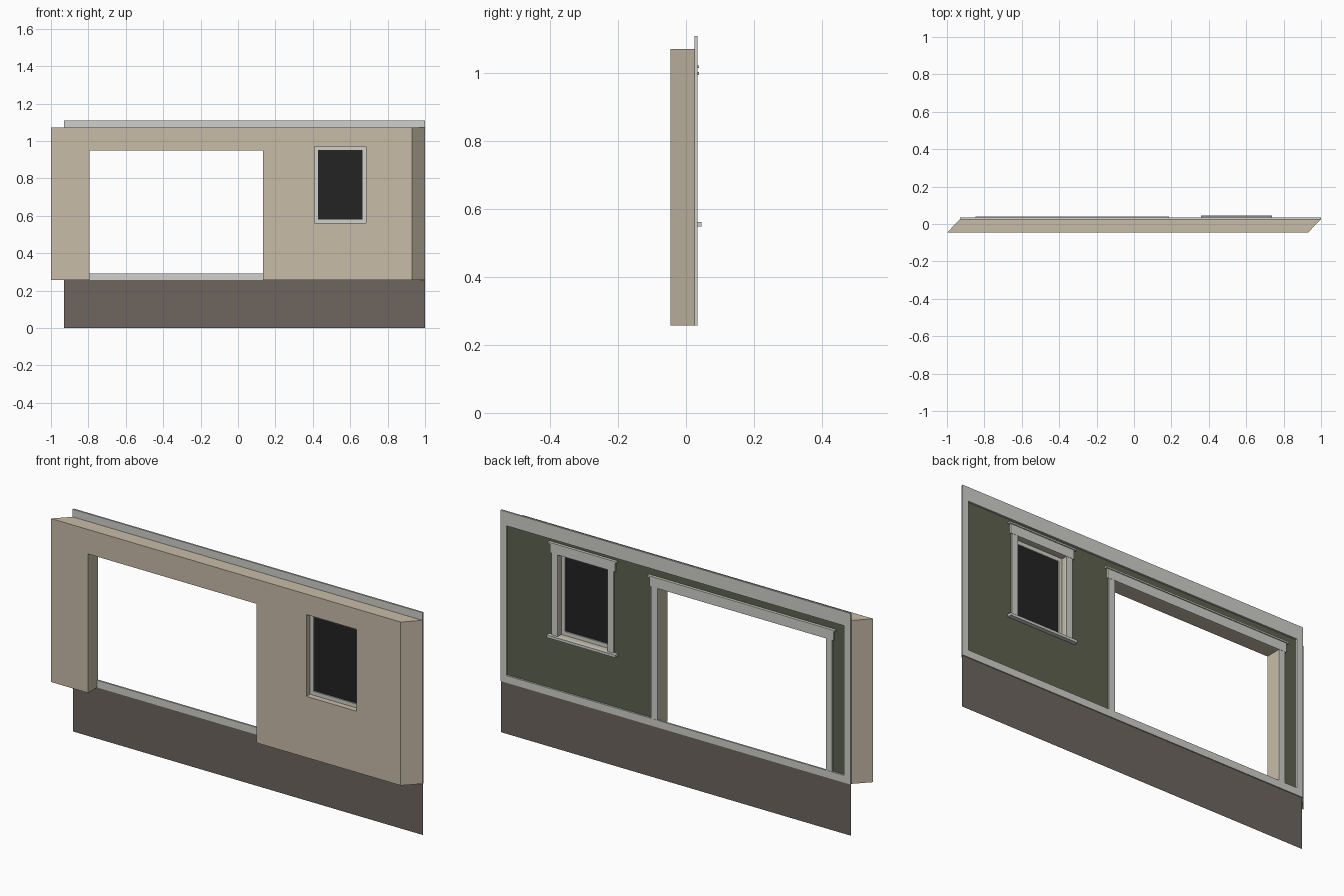
import bpy, bmesh

if "Cube" in bpy.data.objects:
    bpy.data.objects.remove(bpy.data.objects["Cube"])


def material(name, rgb):
    m = bpy.data.materials.new(name)
    lin = [((c / 255 + 0.055) / 1.055) ** 2.4 for c in rgb]
    m.diffuse_color = (*lin, 1)
    m.use_nodes = True
    m.node_tree.nodes["Principled BSDF"].inputs["Base Color"].default_value = m.diffuse_color
    return m


BEIGE = material("beige plaster", (200, 188, 168))
GREEN = material("green siding", (92, 97, 78))
TRIM = material("pale grey trim", (208, 208, 203))
STONE = material("brown grey foundation", (109, 101, 94))
GLASS = material("black glass", (35, 35, 36))


def make(name, bm, *mats):
    bmesh.ops.recalc_face_normals(bm, faces=bm.faces)
    me = bpy.data.meshes.new(name)
    bm.to_mesh(me)
    bm.free()
    ob = bpy.data.objects.new(name, me)
    bpy.context.collection.objects.link(ob)
    for m in mats:
        me.materials.append(m)
    return ob


def add_box(bm, x0, x1, y0, y1, z0, z1):
    vs = bmesh.ops.create_cube(bm, size=1)["verts"]
    for v in vs:
        v.co = (x1 if v.co.x > 0 else x0,
                y1 if v.co.y > 0 else y0,
                z1 if v.co.z > 0 else z0)
    return vs


def boxes(name, mat, *dims):
    bm = bmesh.new()
    for d in dims:
        add_box(bm, *d)
    return make(name, bm, mat)


# Main levels
FRONT, BACK, FACE = -0.046, 0.025, 0.034
LEFT, RIGHT = -0.93, 1.0
BASE, TOP = 0.257, 1.11
DOOR = (-0.795, 0.135, 0.95)            # x0, x1, top
WIN = (0.41, 0.685, 0.562, 0.97)        # x0, x1, z0, z1

# Wall slab with slanted ends, siding colour on its back
bm = bmesh.new()
for v in add_box(bm, LEFT, RIGHT, FRONT, BACK, BASE, 1.072):
    if v.co.y < 0:
        v.co.x -= 0.07
bmesh.ops.recalc_face_normals(bm, faces=bm.faces)
for f in bm.faces:
    f.material_index = 1 if f.normal.y > 0.9 else 0
wall = make("wall", bm, BEIGE, GREEN)

# Door and window openings
for name, d in (("door_cutter", (DOOR[0], DOOR[1], -0.3, 0.3, 0.1, DOOR[2])),
                ("window_cutter", (WIN[0], WIN[1], -0.3, 0.3, WIN[2], WIN[3]))):
    cutter = boxes(name, BEIGE, d)
    cutter.hide_render = True
    mod = wall.modifiers.new(name, "BOOLEAN")
    mod.operation, mod.solver, mod.object = "DIFFERENCE", "EXACT", cutter
    bpy.context.view_layer.objects.active = wall
    bpy.ops.object.modifier_apply(modifier=mod.name)
    bpy.data.objects.remove(cutter)

# Foundation sheet
bm = bmesh.new()
bm.faces.new([bm.verts.new(p) for p in ((LEFT, 0.029, 0), (LEFT, 0.029, BASE),
                                        (RIGHT, 0.029, BASE), (RIGHT, 0.029, 0))])
make("foundation", bm, STONE)

# Border boards around the siding
S = 0.034
boxes("border_trim", TRIM,
      (LEFT, RIGHT, BACK, FACE, 1.04, TOP),
      (LEFT, RIGHT, BACK, FACE, BASE, 0.293),
      (LEFT, LEFT + S, BACK, FACE, 0.293, 1.04),
      (RIGHT - S, RIGHT, BACK, FACE, 0.293, 1.04))


# Casing: two side boards, a wider header and a thin cap
def casing(name, x0, x1, z0, z1, cap):
    boxes(name, TRIM,
          (x0 - S, x0, BACK, FACE - 0.001, z0, z1),
          (x1, x1 + S, BACK, FACE - 0.001, z0, z1),
          (x0 - S - 0.008, x1 + S + 0.008, BACK, FACE, z1, cap - 0.004),
          (x0 - S - 0.018, x1 + S + 0.018, BACK, 0.039, cap - 0.004, cap + 0.004))


casing("door_casing", DOOR[0], DOOR[1], 0.293, DOOR[2], 1.0)
casing("window_casing", WIN[0], WIN[1], WIN[2], WIN[3], 1.02)
boxes("window_sill", TRIM,
      (WIN[0] - 0.052, WIN[1] + 0.052, BACK, 0.046, 0.549, WIN[2]))

# Window frame and glass set midway in the opening
x0, x1, z0, z1 = WIN
W = 0.019
boxes("window_frame", TRIM,
      (x0, x0 + W, -0.017, 0.003, z0, z1), (x1 - W, x1, -0.017, 0.003, z0, z1),
      (x0 + W, x1 - W, -0.017, 0.003, z0, z0 + W),
      (x0 + W, x1 - W, -0.017, 0.003, z1 - W, z1))
boxes("window_glass", GLASS, (x0 + W, x1 - W, -0.011, -0.003, z0 + W, z1 - W))
